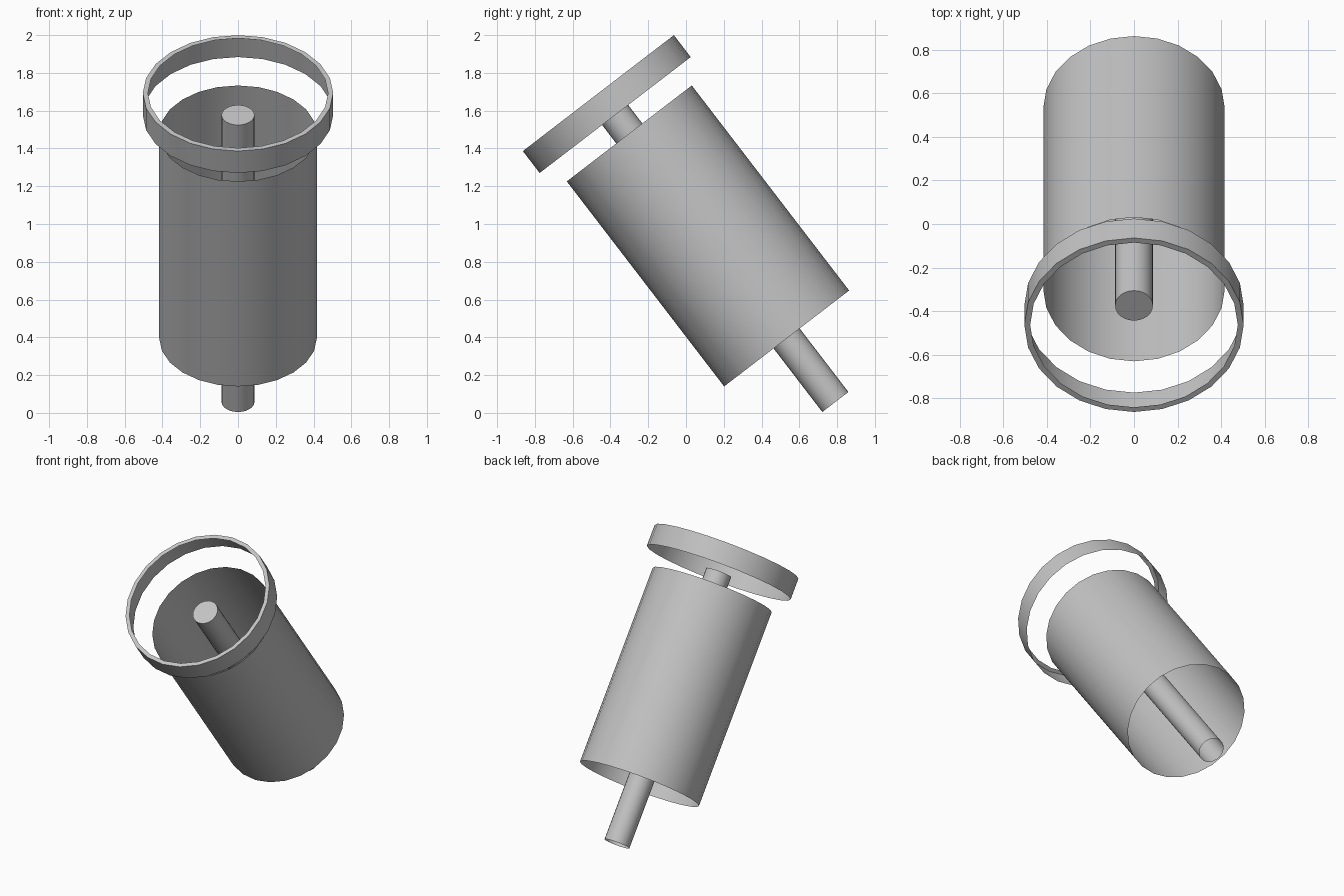
import bpy
import bmesh
import math
from mathutils import Matrix, Vector

SIDES = 24
TILT = math.radians(37.5)
# Shared axis: leans toward the front, origin at the upper end of the shaft
AXIS = Matrix.Translation(Vector((0, -0.375, 1.577))) @ Matrix.Rotation(TILT, 4, 'X')

cube = bpy.data.objects.get("Cube")
if cube:
    bpy.data.objects.remove(cube, do_unlink=True)

grey = bpy.data.materials.new("plain grey")
grey.use_nodes = True
grey.diffuse_color = (0.55, 0.55, 0.55, 1)
grey.node_tree.nodes["Principled BSDF"].inputs["Base Color"].default_value = grey.diffuse_color


def turned_part(name, profile, cap_top=False):
    """Sweep a (radius, height) profile around the tilted axis as a thin shell."""
    bm = bmesh.new()
    rings = []
    for radius, height in profile:
        angles = [math.tau * i / SIDES for i in range(SIDES)]
        rings.append([bm.verts.new((radius * math.cos(a), radius * math.sin(a), height))
                      for a in angles])
    for low, high in zip(rings, rings[1:]):
        for i in range(SIDES):
            j = (i + 1) % SIDES
            bm.faces.new((low[i], low[j], high[j], high[i]))
    if cap_top:
        bm.faces.new(rings[-1])
    mesh = bpy.data.meshes.new(name)
    bm.to_mesh(mesh)
    bm.free()
    mesh.materials.append(grey)
    obj = bpy.data.objects.new(name, mesh)
    obj.matrix_world = AXIS
    bpy.context.collection.objects.link(obj)
    bpy.ops.object.select_all(action='DESELECT')
    obj.select_set(True)
    bpy.context.view_layer.objects.active = obj
    bpy.ops.object.shade_smooth_by_angle(angle=math.radians(30))
    return obj


# Open tube
turned_part("outer_tube", [(0.417, -1.491), (0.417, -0.123)])

# Central shaft, closed at the upper end
turned_part("central_shaft", [(0.087, -1.915), (0.087, 0)], cap_top=True)

# Floating collar with a narrow flat lip on top
turned_part("collar_ring", [(0.504, 0), (0.504, 0.146), (0.477, 0.146)])
